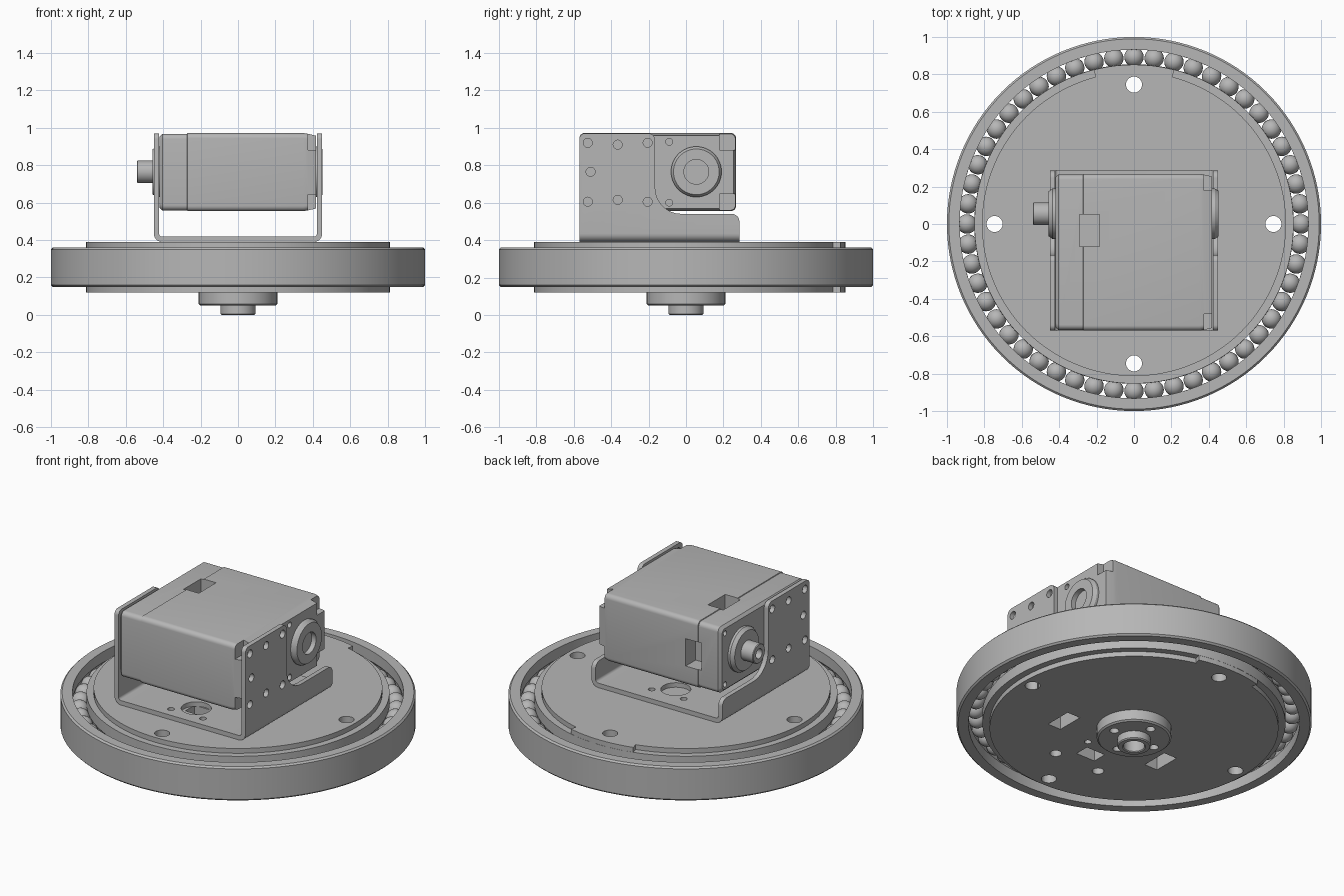
import bpy, bmesh
from math import sin, cos, pi, radians
from mathutils import Matrix

if "Cube" in bpy.data.objects:
    bpy.data.objects.remove(bpy.data.objects["Cube"])

grey = bpy.data.materials.new("machined_grey")
grey.use_nodes = True
grey.diffuse_color = (0.47, 0.47, 0.47, 1)
grey.node_tree.nodes["Principled BSDF"].inputs["Base Color"].default_value = (0.47, 0.47, 0.47, 1)


def finish(name, bm, matrix=None):
    bmesh.ops.remove_doubles(bm, verts=bm.verts, dist=1e-5)
    bmesh.ops.recalc_face_normals(bm, faces=bm.faces)
    if matrix:
        bm.transform(matrix)
    mesh = bpy.data.meshes.new(name)
    bm.to_mesh(mesh)
    bm.free()
    mesh.materials.append(grey)
    obj = bpy.data.objects.new(name, mesh)
    bpy.context.collection.objects.link(obj)
    return obj


def select(obj):
    bpy.ops.object.select_all(action='DESELECT')
    obj.select_set(True)
    bpy.context.view_layer.objects.active = obj


def smooth(*objs):
    for obj in objs:
        select(obj)
        bpy.ops.object.shade_smooth_by_angle(angle=radians(30))


def skin(bm, rings, closed):
    """Bridge equal-length rings of points with quads."""
    rows = [[bm.verts.new(p) for p in ring] for ring in rings]
    n = len(rows[0])
    for i in range(len(rows) if closed else len(rows) - 1):
        a, b = rows[i], rows[(i + 1) % len(rows)]
        for j in range(n):
            bm.faces.new((a[j], a[(j + 1) % n], b[(j + 1) % n], b[j]))
    if not closed:
        bm.faces.new(rows[0])
        bm.faces.new(rows[-1])


def lathe(name, profile, segments=128, matrix=None, closed=False):
    """Spin (radius, height) points; open profiles start and end on the axis."""
    bm = bmesh.new()
    if closed:
        profile = profile + profile[:1]
    spin = [2 * pi * k / segments for k in range(segments)]
    rows = [[bm.verts.new((r * cos(a), r * sin(a), z)) for a in spin] if r else [bm.verts.new((0, 0, z))]
            for r, z in profile]
    for a, b in zip(rows, rows[1:]):
        for j in range(segments):
            k = (j + 1) % segments
            if len(a) == 1:
                bm.faces.new((a[0], b[k], b[j]))
            elif len(b) == 1:
                bm.faces.new((a[j], a[k], b[0]))
            else:
                bm.faces.new((a[j], a[k], b[k], b[j]))
    return finish(name, bm, matrix)


def prism(name, points, axis, lo, hi):
    """Extrude a 2D outline along an axis."""
    place = {'x': lambda a, b, t: (t, a, b), 'y': lambda a, b, t: (a, t, b), 'z': lambda a, b, t: (a, b, t)}[axis]
    bm = bmesh.new()
    skin(bm, [[place(a, b, t) for a, b in points] for t in (lo, hi)], False)
    return finish(name, bm)


def arc(cx, cy, r, start, end, steps=8):
    angles = [radians(start + (end - start) * i / steps) for i in range(steps + 1)]
    return [(cx + r * cos(a), cy + r * sin(a)) for a in angles]


def disc_cut(a, b, r, axis, lo, hi):
    return prism("hole_cutter", arc(a, b, r, 0, 350, 35), axis, lo, hi)


def box_cut(a, b, w, h, axis, lo, hi):
    w, h = w / 2, h / 2
    return prism("slot_cutter", [(a - w, b - h), (a + w, b - h), (a + w, b + h), (a - w, b + h)], axis, lo, hi)


def cut(obj, cutters):
    for cutter in cutters:
        mod = obj.modifiers.new("cut", 'BOOLEAN')
        mod.operation = 'DIFFERENCE'
        mod.solver = 'EXACT'
        mod.object = cutter
        select(obj)
        bpy.ops.object.modifier_apply(modifier=mod.name)
        bpy.data.objects.remove(cutter)


# Bearing: outer ring, balls and inner disc share one groove centre
RACE, MID, BALL = 0.893, 0.255, 0.052
outer_ring = lathe("outer_ring", [(0.932, 0.15), (0.99, 0.15), (1, 0.16), (1, 0.35), (0.99, 0.36), (0.932, 0.36)]
                   + arc(RACE, MID, 0.055, 45, -45), closed=True)

bm = bmesh.new()
for k in range(52):
    a = 2 * pi * k / 52
    bmesh.ops.create_uvsphere(bm, u_segments=20, v_segments=12, radius=BALL,
                              matrix=Matrix.Translation((RACE * cos(a), RACE * sin(a), MID)))
balls = finish("bearing_balls", bm)

inner_disc = lathe("inner_disc", [(0, 0.12), (0.813, 0.12), (0.813, 0.15), (0.853, 0.15)]
                   + arc(RACE, MID, 0.055, 225, 135)
                   + [(0.853, 0.36), (0.813, 0.36), (0.813, 0.39), (0, 0.39)])
cutters = [disc_cut(x, y, 0.043, 'z', 0, 1) for x, y in ((0.745, 0), (-0.745, 0), (0, 0.745), (0, -0.745))]
for s in (-1, 1):
    cutters.append(disc_cut(0.155 * s, -0.5, 0.033, 'z', 0, 1))
    cutters.append(box_cut(0.355 * s, -0.19, 0.09, 0.17, 'z', 0, 1))
cutters += [box_cut(0, -0.38, 0.13, 0.09, 'z', 0, 1), disc_cut(0.1, -0.285, 0.02, 'z', 0, 1)]
cut(inner_disc, cutters)

# Raised locating tabs at the back, above and below
for label, lo, hi in (("upper", 0.36, 0.39), ("lower", 0.12, 0.15)):
    prism(label + "_tab", arc(0, 0, 0.852, 75.4, 104.6) + arc(0, 0, 0.811, 104.6, 75.4), 'z', lo, hi)

# Output hub underneath
hub = lathe("output_hub", [(0, 0.09), (0.06, 0.09), (0.06, 0.005), (0.065, 0), (0.088, 0), (0.094, 0.006),
                           (0.094, 0.05), (0.2, 0.05), (0.21, 0.058), (0.21, 0.12), (0, 0.12)], 64)
cut(hub, [disc_cut(0.145 * cos(k * pi / 2), 0.145 * sin(k * pi / 2), 0.026, 'z', 0, 0.11) for k in range(4)])

# U-shaped bracket folded from sheet
half = (arc(0.405, 0.435, 0.045, -90, 0) + [(0.45, 0.97), (0.422, 0.97)]
        + arc(0.405, 0.435, 0.017, 0, -90))
bracket = prism("bracket", half + [(-x, z) for x, z in reversed(half)], 'y', -0.57, 0.285)
step = ([(-0.2, 1.0), (-0.2, 0.97)] + arc(-0.2, 0.935, 0.035, 90, 0)[1:]
        + arc(-0.025, 0.68, 0.14, 180, 270) + arc(0.245, 0.5, 0.04, 90, 0) + [(0.4, 0.5), (0.4, 1.0)])
corner = [(-0.6, 1.0), (-0.6, 0.94)] + arc(-0.54, 0.94, 0.03, 180, 90) + [(-0.54, 1.0)]
cutters = [prism("step_cutter", step, 'x', -1, 1), prism("corner_cutter", corner, 'x', -1, 1)]
for y, z in ((-0.525, 0.92), (-0.365, 0.91), (-0.205, 0.92), (-0.51, 0.765),
             (-0.525, 0.605), (-0.365, 0.615), (-0.205, 0.605)):
    cutters.append(disc_cut(y, z, 0.024, 'x', -1, 1))
for y, out in ((-0.41, -0.09), (0.1, 0.08)):
    cutters.append(disc_cut(0, y, 0.085, 'z', 0.3, 0.5))
    cutters += [disc_cut(0.11 * s, y + out, 0.02, 'z', 0.3, 0.5) for s in (-1, 1)]
cut(bracket, cutters)

# Servo case: rounded rectangle lofted along x with a seam and tapered ends
Y0, Y1, Z0, Z1 = -0.57, 0.268, 0.555, 0.972


def section(inset, r=0.028):
    pts = []
    for y, z, a in ((Y1, Z1, 0), (Y0, Z1, 90), (Y0, Z0, 180), (Y1, Z0, 270)):
        sy, sz = (1 if y > 0 else -1), (1 if z == Z1 else -1)
        pts += arc(y - sy * (r + inset), z - sz * (r + inset), r, a, a + 90, 6)
    return pts


bm = bmesh.new()
stations = ((-0.421, 0.02), (-0.405, 0.004), (-0.272, 0.004), (-0.27, 0), (0.35, 0), (0.375, 0.004), (0.418, 0.014))
skin(bm, [[(x, y, z) for y, z in section(inset)] for x, inset in stations], False)
case = finish("servo_case", bm)
cutters = [box_cut(-0.238, -0.035, 0.105, 0.17, 'z', 0.87, 1.1),
           box_cut(-0.238, 0.76, 0.105, 0.17, 'y', 0.17, 0.4)]
for y, sy in ((Y0, 1), (Y1, -1)):
    for z, sz in ((Z0, 1), (Z1, -1)):
        # Corner relief, then a screw hole at the opposite end
        cutters.append(box_cut(y, z, 0.18, 0.18, 'x', 0.375, 0.6))
        cutters.append(disc_cut(y + 0.05 * sy, z + 0.05 * sz, 0.016, 'x', -0.5, -0.4))
cutters += [disc_cut(-0.09, z, 0.018, 'x', 0.39, 0.5) for z in (0.925, 0.6)]
cut(case, cutters)

# Idler boss on the left, output boss and shaft on the right
idler = lathe("idler_boss", [(0, 0), (0.135, 0), (0.135, 0.02), (0.122, 0.04), (0.066, 0.04), (0.066, 0.01), (0, 0.01)],
              64, Matrix.Translation((0.412, 0.055, 0.765)) @ Matrix.Rotation(pi / 2, 4, 'Y'))
shaft = lathe("output_shaft", [(0, 0), (0.135, 0), (0.135, 0.025), (0.12, 0.046), (0.06, 0.046), (0.06, 0.126),
                               (0.056, 0.13), (0.03, 0.13), (0.03, 0.06), (0, 0.06)],
              64, Matrix.Translation((-0.411, 0.055, 0.765)) @ Matrix.Rotation(-pi / 2, 4, 'Y'))

smooth(outer_ring, balls, inner_disc, hub, bracket, case, idler, shaft)
